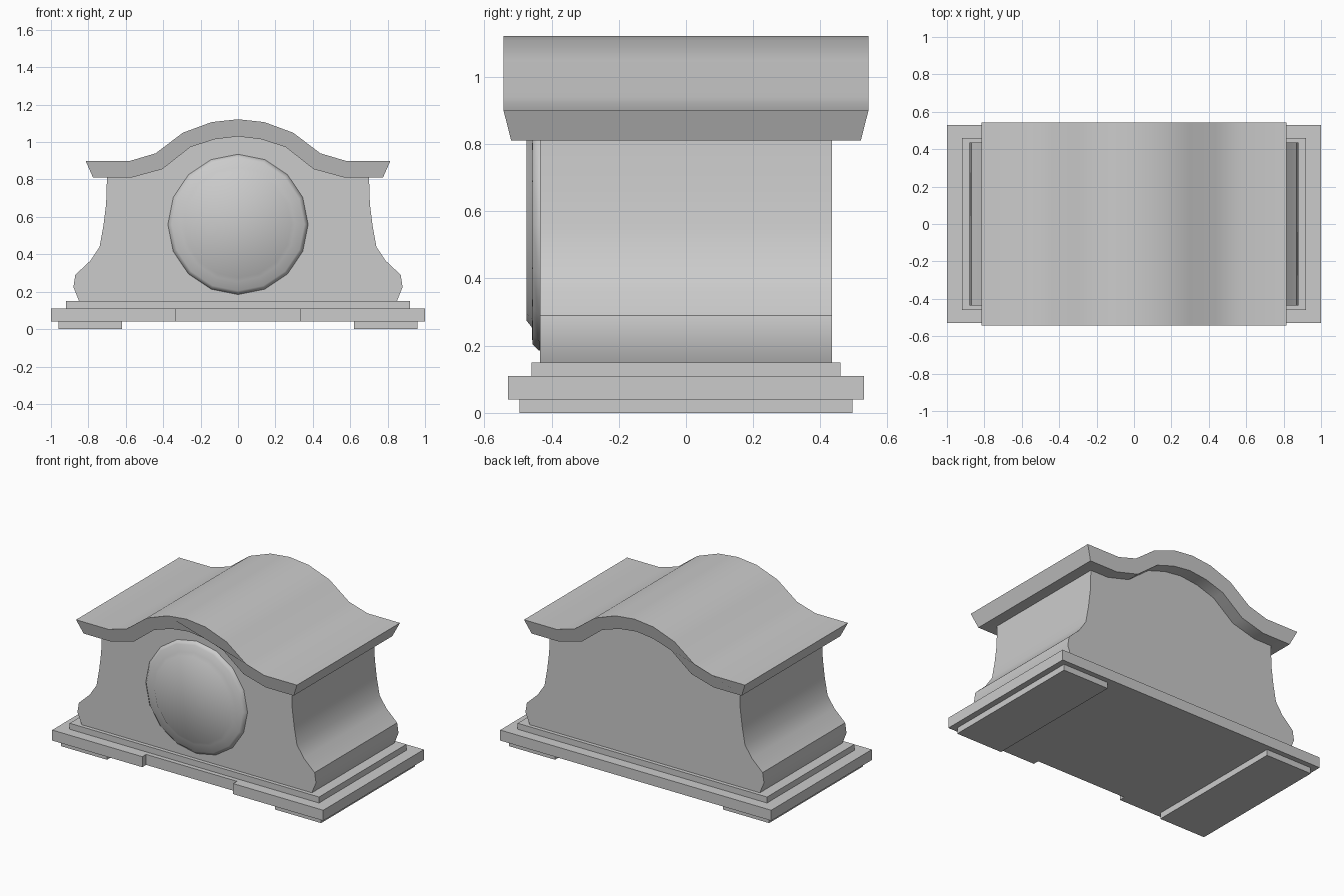
import bpy, bmesh, math

if "Cube" in bpy.data.objects:
    bpy.data.objects.remove(bpy.data.objects["Cube"])


def finish(name, bm, angle=35):
    bmesh.ops.recalc_face_normals(bm, faces=bm.faces[:])
    me = bpy.data.meshes.new(name)
    bm.to_mesh(me)
    bm.free()
    ob = bpy.data.objects.new(name, me)
    bpy.context.collection.objects.link(ob)
    bpy.ops.object.select_all(action='DESELECT')
    ob.select_set(True)
    bpy.context.view_layer.objects.active = ob
    bpy.ops.object.shade_smooth_by_angle(angle=math.radians(angle))
    return ob


def bridge(bm, rings):
    # join consecutive vertex rings and cap both ends
    vs = [[bm.verts.new(p) for p in ring] for ring in rings]
    for a, b in zip(vs, vs[1:]):
        n = len(a)
        for i in range(n):
            bm.faces.new((a[i], a[(i + 1) % n], b[(i + 1) % n], b[i]))
    bm.faces.new(vs[0])
    bm.faces.new(vs[-1][::-1])


def extrude_front(name, profile):
    # profile of (x, z, half depth), running front to back
    bm = bmesh.new()
    bridge(bm, [[(x, s * d, z) for x, z, d in profile] for s in (-1, 1)])
    return finish(name, bm)


def slab(name, outline, z0, z1):
    bm = bmesh.new()
    bridge(bm, [[(x, y, z) for x, y in outline] for z in (z0, z1)])
    return finish(name, bm)


def rect(x0, x1, y):
    return [(x0, -y), (x1, -y), (x1, y), (x0, y)]


def mirror(half):
    # right half running to the centre point -> full left-to-right outline
    return half + [(-x, z) for x, z in reversed(half[:-1])]


# feet
for side, x0, x1 in (("left", -0.96, -0.62), ("right", 0.62, 0.96)):
    slab(side + "_foot", rect(x0, x1, 0.495), 0, 0.04)

# base plate with a shallow recess in the middle of the front
slab("base_plate", [(-1, -0.53), (-0.335, -0.53), (-0.335, -0.49), (0.335, -0.49),
                    (0.335, -0.53), (1, -0.53), (1, 0.53), (-1, 0.53)], 0.04, 0.11)
slab("base_step", rect(-0.92, 0.92, 0.46), 0.11, 0.15)

# roof curves: outer edge and underside
top = [(0.815, 0.90), (0.575, 0.90), (0.44, 0.94), (0.295, 1.05), (0.14, 1.107), (0, 1.122)]
under = [(0.775, 0.81), (0.57, 0.81), (0.405, 0.855), (0.255, 0.973), (0.125, 1.015), (0, 1.03)]

# waisted case, its top tucked into the roof
sides = [(0.85, 0.15), (0.88, 0.225), (0.87, 0.29), (0.79, 0.365), (0.74, 0.44),
         (0.72, 0.55), (0.705, 0.67), (0.70, 0.83)]
case = mirror(sides + [(x, z + 0.02) for x, z in under[1:]])
extrude_front("case", [(x, z, 0.435) for x, z in case])

# arched roof moulding
extrude_front("roof", [(x, z, 0.543) for x, z in mirror(top)] +
              [(x, z, 0.52) for x, z in reversed(mirror(under))])

# round dial with a stepped rim
bm = bmesh.new()
rim = [(0.375, -0.42), (0.375, -0.437), (0.355, -0.457), (0.305, -0.459), (0.285, -0.475)]
bridge(bm, [[(r * math.cos(math.tau * i / 16), y, 0.56 + r * math.sin(math.tau * i / 16))
             for i in range(16)] for r, y in rim])
finish("dial", bm, 50)
